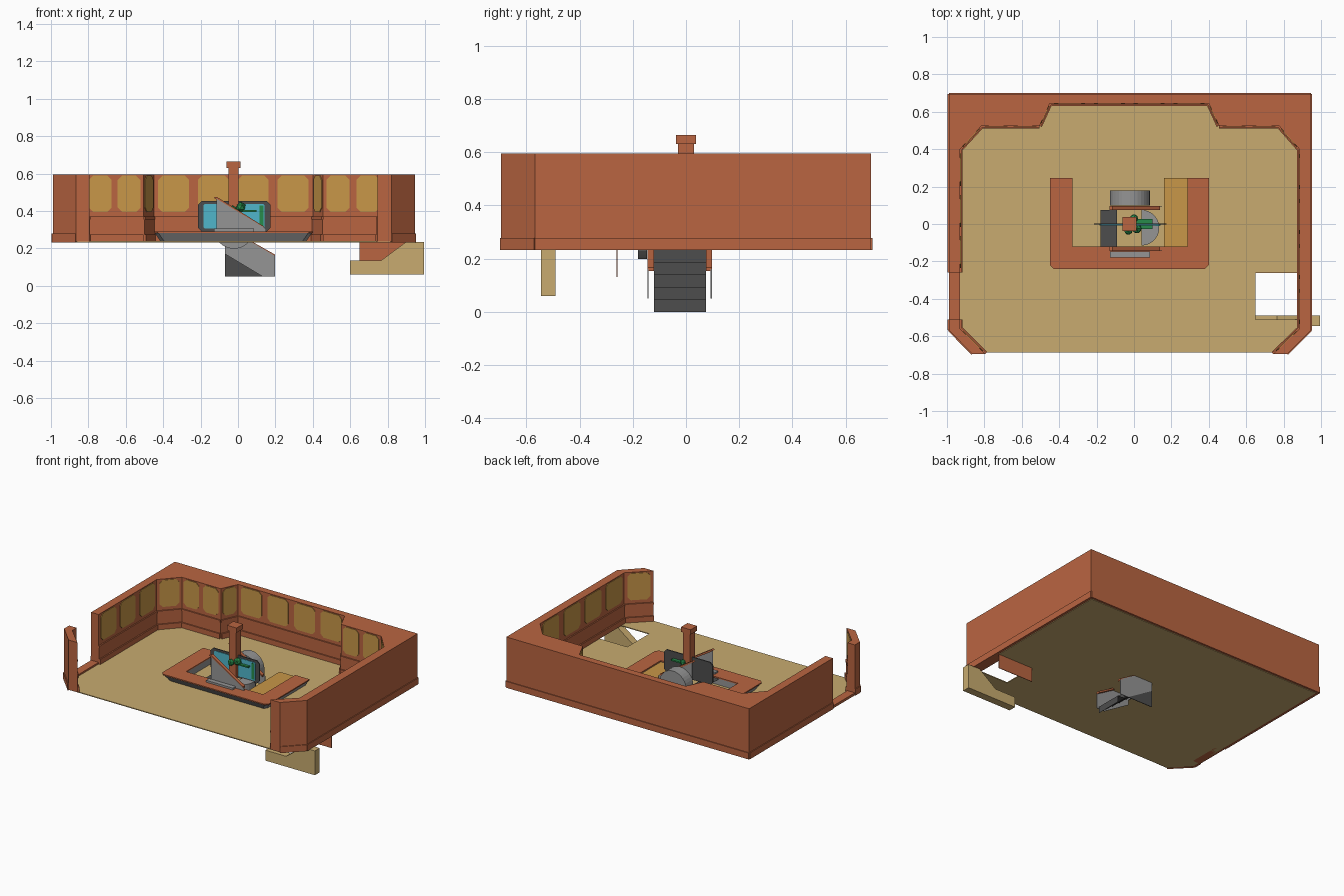
import bpy, bmesh, math
from mathutils import Vector

if "Cube" in bpy.data.objects:
    bpy.data.objects.remove(bpy.data.objects["Cube"])


def material(name, r, g, b):
    m = bpy.data.materials.new(name)
    m.diffuse_color = (r, g, b, 1)
    m.use_nodes = True
    m.node_tree.nodes["Principled BSDF"].inputs["Base Color"].default_value = m.diffuse_color
    return m


TERRA = material("terracotta", .49, .13, .053)
TAN = material("floor_tan", .58, .41, .16)
YELLOW = material("window_yellow", .58, .31, .065)
DARK = material("dark_grey", .075, .075, .075)
GREY = material("mid_grey", .30, .30, .30)
CYAN = material("cyan", .08, .47, .60)
GREEN = material("green", .02, .26, .07)


def finish(name, bm, mat):
    bmesh.ops.recalc_face_normals(bm, faces=bm.faces)
    me = bpy.data.meshes.new(name)
    bm.to_mesh(me)
    bm.free()
    me.materials.append(mat)
    ob = bpy.data.objects.new(name, me)
    bpy.context.collection.objects.link(ob)
    return ob


def prism(name, pts, vec, mat):
    """Closed solid: a flat outline swept along vec."""
    bm = bmesh.new()
    f = bm.faces.new([bm.verts.new(p) for p in pts])
    r = bmesh.ops.extrude_face_region(bm, geom=[f], use_keep_orig=True)
    vs = [g for g in r["geom"] if isinstance(g, bmesh.types.BMVert)]
    bmesh.ops.translate(bm, verts=vs, vec=vec)
    return finish(name, bm, mat)


def flat(name, xy, z0, z1, mat):
    return prism(name, [(x, y, z0) for x, y in xy], (0, 0, z1 - z0), mat)


def upright(name, xz, y0, y1, mat):
    return prism(name, [(x, y0, z) for x, z in xz], (0, y1 - y0, 0), mat)


def box(name, x0, x1, y0, y1, z0, z1, mat):
    return flat(name, [(x0, y0), (x1, y0), (x1, y1), (x0, y1)], z0, z1, mat)


def octagon(w0, w1, h0, h1, c):
    return [(w0 + c, h0), (w1 - c, h0), (w1, h0 + c), (w1, h1 - c),
            (w1 - c, h1), (w0 + c, h1), (w0, h1 - c), (w0, h0 + c)]


def strip(name, path, z0, z1, t):
    """Moulding along a path, standing t proud of its right-hand side."""
    for (ax, ay), (bx, by) in zip(path, path[1:]):
        d = Vector((bx - ax, by - ay)).normalized()
        n = Vector((d.y, -d.x)) * t
        flat(name, [(ax, ay), (bx, by), (bx + n.x, by + n.y), (ax + n.x, ay + n.y)], z0, z1, TERRA)


def windows(path):
    """Yellow panels evenly set along each inner wall segment."""
    for a, b in zip(path, path[1:]):
        a, b = Vector(a), Vector(b)
        length, d = (b - a).length, (b - a).normalized()
        if length < .08:
            continue
        n = Vector((d.y, -d.x, 0)) * .004
        count = max(1, round(length / .2))
        if length > .9:
            count = 4
        pitch = length / count
        for i in range(count):
            u0, u1 = (i + .11) * pitch, (i + .89) * pitch
            pts = [(a.x + d.x * u, a.y + d.y * u, z) for u, z in octagon(u0, u1, .395, .588, .022)]
            prism("wall_window", pts, n, YELLOW)


# Floor, notched at the right for the side stairwell
flat("floor", [(-.975, -.56), (-.86, -.688), (.815, -.688), (.93, -.565), (.93, -.51), (.65, -.51),
               (.65, -.26), (.93, -.26), (.93, .68), (-.975, .68)], .232, .238, TAN)

# Walls: main body, and the front left post beyond the doorway
inner = [(-.93, -.26), (-.93, .4), (-.815, .525), (-.505, .525), (-.45, .645), (.40, .645),
         (.455, .525), (.775, .525), (.885, .4), (.885, -.56), (.745, -.695)]
outer = [(.82, -.695), (.947, -.567), (.947, .695), (-.99, .695), (-.99, -.26)]
post_in = [(-.795, -.695), (-.93, -.56), (-.93, -.51)]
post_out = [(-.99, -.51), (-.99, -.567), (-.865, -.695)]
flat("walls", inner + outer, .236, .595, TERRA)
flat("front_left_post", post_in + post_out, .236, .595, TERRA)
box("door_sill", -.99, -.93, -.51, -.26, .232, .25, TERRA)
for path in (inner, post_in):
    strip("inner_skirting", path, .237, .275, .014)
    strip("wainscot", path, .275, .355, .005)
    strip("dado_rail", path, .355, .37, .009)
    windows(path)
for path in (outer, post_out):
    strip("outer_skirting", path, .232, .278, .006)

# Side stairwell under the right-hand floor opening
upright("stairwell_side", [(.6, .06), (.995, .06), (.995, .235), (.9, .235), (.765, .135), (.6, .135)],
        -.545, -.49, TAN)
box("stairwell_back", .65, .93, -.262, -.258, .13, .234, TERRA)


# U-shaped counter: tapered grey body under a thin terracotta top
def u_shape(g):
    x0, x1, y0, y1 = -.45 + g, .40 - g, -.24 + g, .245
    return [(x0 + .02, y0), (x1 - .02, y0), (x1, y0 + .02), (x1, y1), (.285, y1), (.285, -.12),
            (-.33, -.12), (-.33, y1), (x0, y1), (x0, y0 + .02)]


bm = bmesh.new()
low = [bm.verts.new((x, y, .238)) for x, y in u_shape(.035)]
top = [bm.verts.new((x, y, .283)) for x, y in u_shape(.004)]
bm.faces.new(low)
bm.faces.new(top)
for i in range(len(low)):
    j = (i + 1) % len(low)
    bm.faces.new((low[i], low[j], top[j], top[i]))
finish("counter_body", bm, GREY)
flat("counter_top", u_shape(0), .283, .291, TERRA)
box("counter_flap", .16, .285, -.12, .245, .274, .281, YELLOW)


# Drums: upper half arch behind, lower half in front
def half_disc(cx, cz, r, a0, n=16):
    return [(cx + r * math.cos(a0 + math.pi * i / n), cz + r * math.sin(a0 + math.pi * i / n)) for i in range(n + 1)]


upright("rear_drum", half_disc(-.022, .305, .107, 0) + [(-.129, .238), (.085, .238)], .1, .18, GREY)
upright("front_drum", half_disc(-.022, .305, .107, math.pi), -.18, -.147, GREY)
flat("console_base", half_disc(.04, -.02, .095, -math.pi / 2), .238, .30, GREY)

# Dark stairs dropping to the right through the floor
bm = bmesh.new()
steps, rise, run = 6, .047, .058
x, z = .198, 0
y0, y1 = -.12, .075


def quad(xa, za, xb, zb):
    bm.faces.new([bm.verts.new(p) for p in ((xa, y0, za), (xa, y1, za), (xb, y1, zb), (xb, y0, zb))])


for i in range(steps):
    last = -.18 if i == steps - 1 else x - run
    quad(x, z, x, z + rise)
    quad(x, z + rise, last, z + rise)
    x, z = last, z + rise
finish("stairs", bm, DARK)

# Stair side panels with terracotta handrails, above and below the floor
for py, ra, rb in ((-.145, -.145, -.12), (.093, .075, .097)):
    upright("upper_side_panel", [(-.115, .465), (-.115, .24), (.15, .24), (.15, .305)], py, py + .004, GREY)
    upright("upper_handrail", [(-.13, .472), (-.115, .476), (.14, .316), (.14, .303), (-.115, .46)], ra, rb, TERRA)
    upright("lower_side_panel", [(-.07, .232), (.075, .232), (.197, .16), (.197, .05), (.13, .05), (-.07, .17)],
            py, py + .004, GREY)
    upright("lower_handrail", [(.06, .232), (.082, .232), (.197, .167), (.197, .153)], ra, rb, TERRA)
upright("rear_underpanel", [(-.07, .17), (.13, .05), (-.07, .05)], .093, .097, DARK)

# Upright screen across the middle
upright("screen_frame", octagon(-.215, .173, .29, .453, .02), -.004, .004, DARK)
upright("screen", octagon(-.185, .143, .305, .438, .008), -.008, -.004, CYAN)

# Column and cap
box("column", -.052, .004, -.03, .03, .3, .632, TERRA)
box("column_cap", -.062, .014, -.037, .037, .63, .665, TERRA)

# Green controls around the column
for k, (gx, gy, gz, r) in enumerate([(-.03, -.035, .405, .025), (.015, -.025, .42, .028), (.0, .03, .41, .024)]):
    bm = bmesh.new()
    bmesh.ops.create_icosphere(bm, subdivisions=1, radius=r)
    bmesh.ops.translate(bm, verts=bm.verts, vec=(gx, gy, gz))
    finish("green_control", bm, GREEN)
box("green_arm", .0, .1, -.028, .028, .395, .405, GREEN)
box("green_light", .115, .135, -.012, -.008, .315, .43, GREEN)
